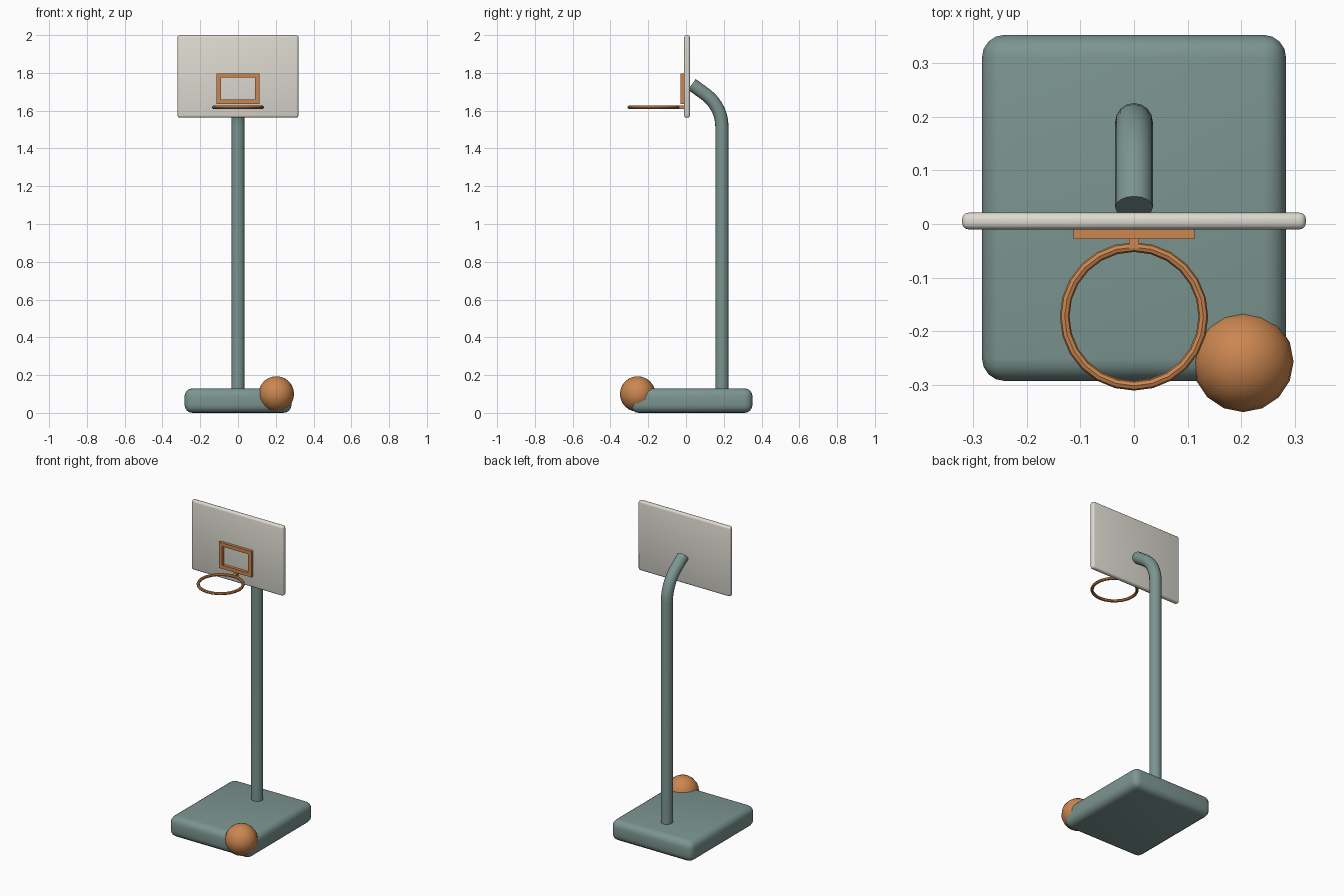
import bpy
from math import radians, sin, cos
from mathutils import Vector

if "Cube" in bpy.data.objects:
    bpy.data.objects.remove(bpy.data.objects["Cube"])


def material(name, rgb):
    m = bpy.data.materials.new(name)
    m.diffuse_color = (*rgb, 1)
    m.use_nodes = True
    m.node_tree.nodes["Principled BSDF"].inputs["Base Color"].default_value = m.diffuse_color
    return m


TEAL = material("teal_paint", (0.20, 0.30, 0.28))
ORANGE = material("orange_paint", (0.60, 0.24, 0.08))
WHITE = material("off_white", (0.72, 0.70, 0.63))


def finish(name, mat, smooth=True):
    ob = bpy.context.object
    ob.name = name
    ob.data.materials.clear()
    ob.data.materials.append(mat)
    if smooth:
        bpy.ops.object.shade_smooth_by_angle(angle=radians(40))
    return ob


def box(name, lo, hi, mat, bevel=0, segments=4):
    lo, hi = Vector(lo), Vector(hi)
    bpy.ops.mesh.primitive_cube_add(size=1, location=(lo + hi) / 2)
    ob = bpy.context.object
    ob.scale = hi - lo
    bpy.ops.object.transform_apply(location=False, rotation=False, scale=True)
    if bevel:
        mod = ob.modifiers.new("bevel", 'BEVEL')
        mod.width, mod.segments = bevel, segments
        bpy.ops.object.modifier_apply(modifier=mod.name)
    return finish(name, mat, smooth=bool(bevel))


# weighted base
box("base", (-0.283, -0.292, 0), (0.283, 0.352, 0.13), TEAL, 0.042)

# pole with a bent neck, swept along a path
tilt = radians(36)
py, radius = 0.19, 0.21
end = (0.031, 1.739)
turn = radians(90) - tilt
cut = radius * sin(turn / 2) / cos(turn / 2)
corner_z = end[1] - (py - end[0]) * sin(tilt) / cos(tilt)
path = [(0, py, 0.1)]
for i in range(8):
    a = turn * i / 7
    path.append((0, py - radius * (1 - cos(a)), corner_z - cut + radius * sin(a)))
path.append((0, *end))
curve = bpy.data.curves.new("pole", 'CURVE')
curve.dimensions = '3D'
curve.bevel_depth, curve.bevel_resolution = 0.035, 6
curve.use_fill_caps = True
spline = curve.splines.new('POLY')
spline.points.add(len(path) - 1)
for p, co in zip(spline.points, path):
    p.co = (*co, 1)
pole = bpy.data.objects.new("pole", curve)
bpy.context.collection.objects.link(pole)
bpy.ops.object.select_all(action='DESELECT')
pole.select_set(True)
bpy.context.view_layer.objects.active = pole
bpy.ops.object.convert(target='MESH')
finish("pole", TEAL)

# backboard
box("backboard", (-0.32, -0.01, 1.563), (0.32, 0.021, 2.0), WHITE, 0.012, 3)

# target frame on the board
y0, y1 = -0.028, -0.008
for side, x in (("left", -0.113), ("right", 0.09)):
    box(f"target_{side}", (x, y0, 1.635), (x + 0.023, y1, 1.798), ORANGE)
for side, z in (("bottom", 1.635), ("top", 1.775)):
    box(f"target_{side}", (-0.09, y0, z), (0.09, y1, z + 0.023), ORANGE)

# hoop and its bracket
bpy.ops.mesh.primitive_torus_add(location=(0, -0.172, 1.618), major_segments=24,
                                 minor_segments=8, major_radius=0.129, minor_radius=0.009)
finish("hoop", ORANGE)
box("hoop_bracket", (-0.009, -0.046, 1.609), (0.009, -0.008, 1.627), ORANGE)

# ball resting at the base corner
bpy.ops.mesh.primitive_uv_sphere_add(segments=16, ring_count=12, radius=0.094,
                                     location=(0.203, -0.256, 0.1))
finish("ball", ORANGE)
